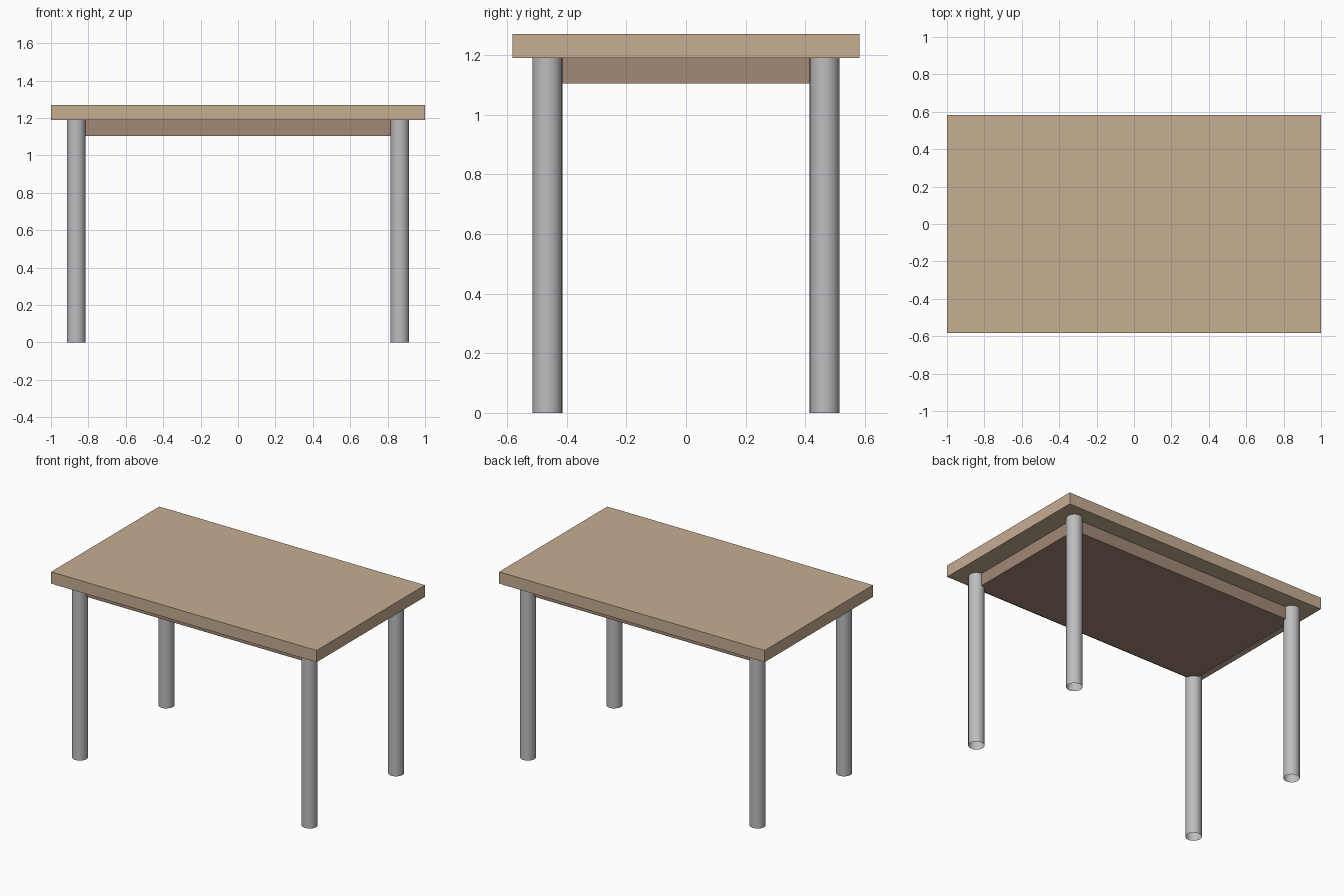
import bpy
import math

cube = bpy.data.objects.get("Cube")
if cube:
    bpy.data.objects.remove(cube, do_unlink=True)


def material(name, rgb):
    mat = bpy.data.materials.new(name)
    mat.use_nodes = True
    color = (*rgb, 1.0)
    mat.diffuse_color = color
    mat.node_tree.nodes["Principled BSDF"].inputs["Base Color"].default_value = color
    return mat


light_wood = material("light wood", (0.57, 0.42, 0.29))
dark_wood = material("dark wood", (0.36, 0.25, 0.18))
grey_metal = material("grey metal", (0.51, 0.51, 0.53))

TOP_Z, TOP_BOTTOM, APRON_BOTTOM = 1.27, 1.19, 1.105
LEG_X, LEG_Y, LEG_RADIUS = 0.865, 0.465, 0.05


def box(name, width, depth, z_low, z_high, mat):
    bpy.ops.mesh.primitive_cube_add(size=1, location=(0, 0, (z_low + z_high) / 2))
    obj = bpy.context.object
    obj.name = name
    obj.scale = (width, depth, z_high - z_low)
    bpy.ops.object.transform_apply(location=False, rotation=False, scale=True)
    obj.data.materials.append(mat)


# Table top and the solid block beneath it, whose corners meet the leg centres
box("table_top", 2.0, 1.164, TOP_BOTTOM, TOP_Z, light_wood)
box("apron", 2 * LEG_X, 2 * LEG_Y, APRON_BOTTOM, TOP_BOTTOM, dark_wood)

# Four open tubular legs
for x_name, sx in (("right", -1), ("left", 1)):
    for y_name, sy in (("front", -1), ("back", 1)):
        bpy.ops.mesh.primitive_cylinder_add(
            vertices=24, radius=LEG_RADIUS, depth=TOP_BOTTOM, end_fill_type='NOTHING',
            location=(sx * LEG_X, sy * LEG_Y, TOP_BOTTOM / 2))
        leg = bpy.context.object
        leg.name = f"{y_name}_{x_name}_leg"
        leg.data.materials.append(grey_metal)
        bpy.ops.object.shade_smooth_by_angle(angle=math.radians(30))
